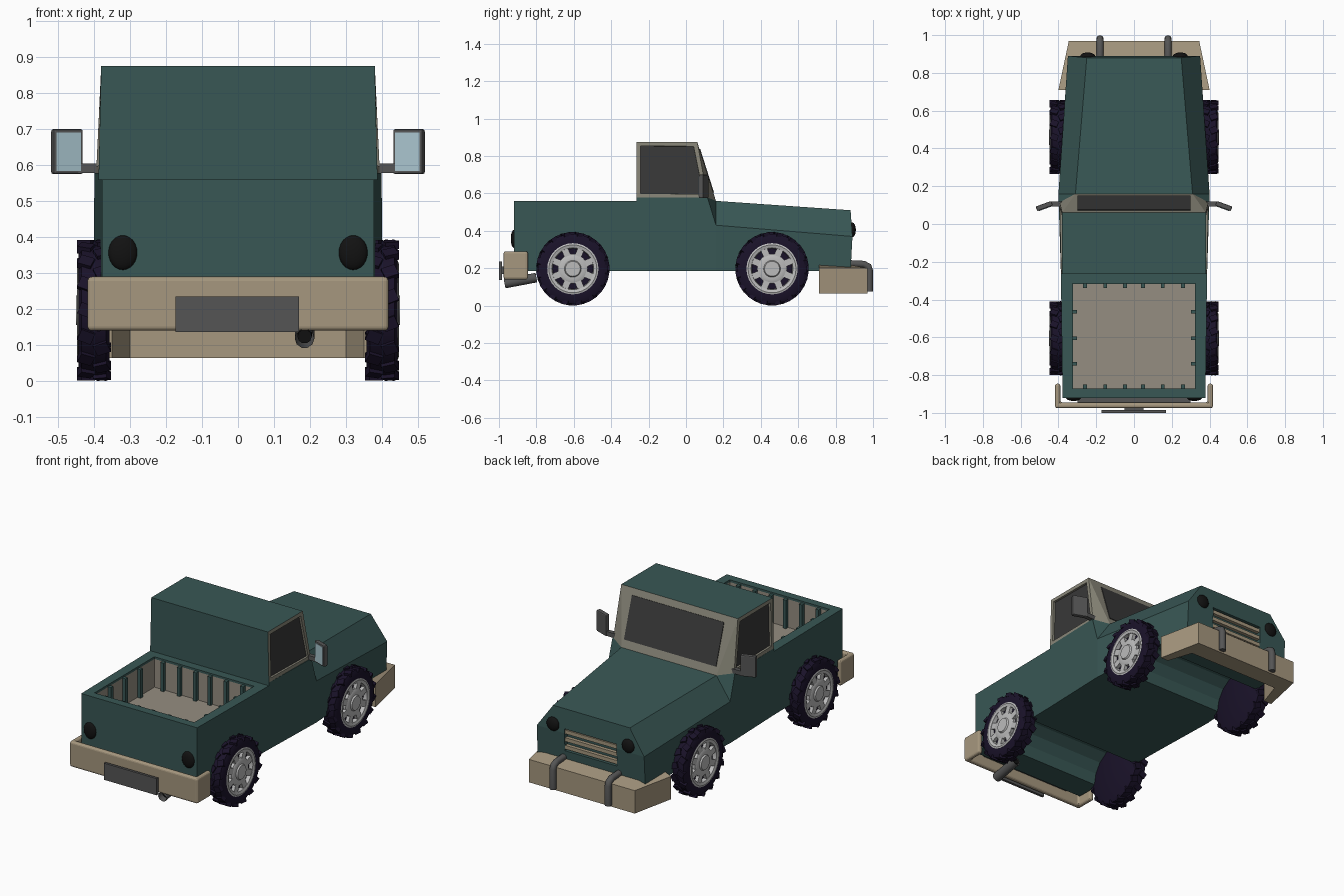
import bpy, bmesh
from math import sin, cos, pi, radians
from mathutils import Matrix, Vector

if "Cube" in bpy.data.objects:
    bpy.data.objects.remove(bpy.data.objects["Cube"])


def material(name, r, g, b):
    m = bpy.data.materials.new(name)
    m.diffuse_color = (r, g, b, 1)
    m.use_nodes = True
    m.node_tree.nodes["Principled BSDF"].inputs["Base Color"].default_value = m.diffuse_color
    return m


GREEN = material("green_paint", .04, .095, .09)
TAN = material("tan_bumper", .38, .31, .21)
FRAME = material("window_frame", .25, .24, .19)
LINER = material("bed_lining", .3, .27, .22)
GLASS = material("dark_glass", .04, .04, .04)
RUBBER = material("rubber", .01, .006, .022)
SILVER = material("silver", .5, .5, .5)
DARK = material("dark_metal", .09, .09, .09)
BLACK = material("lamp_black", .006, .006, .006)
MIRROR = material("mirror_face", .4, .56, .62)


def finish(name, bm, mat, smooth=False):
    bmesh.ops.recalc_face_normals(bm, faces=bm.faces)
    me = bpy.data.meshes.new(name)
    bm.to_mesh(me)
    bm.free()
    ob = bpy.data.objects.new(name, me)
    bpy.context.collection.objects.link(ob)
    if mat:
        me.materials.append(mat)
    if smooth:
        bpy.ops.object.select_all(action='DESELECT')
        ob.select_set(True)
        bpy.context.view_layer.objects.active = ob
        bpy.ops.object.shade_smooth_by_angle(angle=radians(35))
    return ob


def loft(rings, closed=False):
    """Skin a list of equal point rings; caps the ends unless closed."""
    bm = bmesh.new()
    vs = [[bm.verts.new(p) for p in ring] for ring in rings]
    n = len(rings[0])
    for a, b in zip(vs, vs[1:] + vs[:1] if closed else vs[1:]):
        for i in range(n):
            j = (i + 1) % n
            bm.faces.new((a[i], a[j], b[j], b[i]))
    if not closed:
        bm.faces.new(vs[0])
        bm.faces.new(vs[-1])
    return bm


def box(name, x, y, z, mat, rot=None):
    c = Vector((sum(x) / 2, sum(y) / 2, sum(z) / 2))
    bm = bmesh.new()
    m = Matrix.Translation(c) @ (rot or Matrix()) @ Matrix.Diagonal((x[1] - x[0], y[1] - y[0], z[1] - z[0], 1))
    bmesh.ops.create_cube(bm, size=1, matrix=m)
    return finish(name, bm, mat)


def lathe(name, prof, n, loc, s, mat):
    """Revolve a closed (x, r) profile about the x axis; s mirrors it."""
    rings = [[(loc[0] + s * x, loc[1] + r * cos(2 * pi * k / n), loc[2] + r * sin(2 * pi * k / n))
              for x, r in prof] for k in range(n)]
    bm = loft(rings, closed=True)
    bmesh.ops.remove_doubles(bm, verts=bm.verts, dist=1e-5)
    bmesh.ops.dissolve_degenerate(bm, edges=bm.edges, dist=1e-6)
    return finish(name, bm, mat, True)


def tube(name, pts, r, mat, caps=True):
    cu = bpy.data.curves.new(name, 'CURVE')
    cu.dimensions = '3D'
    cu.bevel_depth, cu.bevel_resolution, cu.use_fill_caps = r, 3, caps
    sp = cu.splines.new('POLY')
    sp.points.add(len(pts) - 1)
    for p, q in zip(sp.points, pts):
        p.co = (*q, 1)
    cu.materials.append(mat)
    ob = bpy.data.objects.new(name, cu)
    bpy.context.collection.objects.link(ob)


def bevel(ob, w, seg):
    m = ob.modifiers.new("bevel", 'BEVEL')
    m.width, m.segments = w, seg


def cut(ob, cutter):
    m = ob.modifiers.new("cut", 'BOOLEAN')
    m.object, m.operation, m.solver = cutter, 'DIFFERENCE', 'EXACT'
    cutter.hide_render = True
    cutter.hide_viewport = True


AXLES = (-.605, .46)
WZ = .197

# lower body: side profile with wheel wells, tapered in plan
profile = [(-.92, .185), (-.92, .56), (-.265, .56), (-.265, .578), (.115, .578), (.16, .43), (.89, .37), (.88, .185)]
for yc in reversed(AXLES):
    profile += [(yc + .163 * cos(a * pi / 8), .185 + .17 * sin(a * pi / 8)) for a in range(9)]
body = loft([[(x, y, z) for y, z in profile] for x in (-1, 1)])
for y in (-.265, .16):
    bmesh.ops.bisect_plane(body, geom=body.verts[:] + body.edges[:] + body.faces[:],
                           plane_co=(0, y, 0), plane_no=(0, 1, 0))
STATIONS = [(-.92, .378), (-.265, .387), (.16, .40), (.89, .35)]
for v in body.verts:
    for (y0, w0), (y1, w1) in zip(STATIONS, STATIONS[1:]):
        if y0 - 1e-4 <= v.co.y <= y1 + 1e-4:
            v.co.x = (1 if v.co.x > 0 else -1) * (w0 + (w1 - w0) * (v.co.y - y0) / (y1 - y0))
            break
body = finish("body", body, GREEN)

# hood with chamfered sides
hood = finish("hood", loft([
    [(-.40, .16, .43), (-.31, .16, .56), (.31, .16, .56), (.40, .16, .43)],
    [(-.35, .89, .37), (-.25, .88, .51), (.25, .88, .51), (.35, .89, .37)]]), GREEN)

# cargo bed opening and grille recess
cut(body, box("bed_cutter", (-.325, .325), (-.872, -.315), (.38, .8), None))
grille_cut = box("grille_cutter", (-.17, .17), (.86, 1), (.265, .395), None)
cut(body, grille_cut)
cut(hood, grille_cut)

# bed lining and ribs
liner = bmesh.new()
bmesh.ops.create_cube(liner, size=1, matrix=Matrix.Translation((0, -.5935, .465)) @ Matrix.Diagonal((.646, .553, .166, 1)))
bmesh.ops.delete(liner, geom=[f for f in liner.faces if f.normal.z > .5], context='FACES')
liner = finish("bed_lining", liner, LINER)
liner.data.flip_normals()
for x in (-.26, -.152, -.047, .047, .152, .26):
    for y in (-.861, -.326):
        box("bed_rib", (x - .01, x + .01), (y - .012, y + .012), (.38, .55), GREEN)
for y in (-.74, -.605, -.465):
    for x in (-.314, .314):
        box("bed_rib", (x - .012, x + .012), (y - .01, y + .01), (.38, .55), GREEN)

# cab: roof, back, framed sides, windshield and corner facets
bm = bmesh.new()
pts = [(.387, -.265, .578), (.38, -.265, .875), (.38, .06, .875), (.394, .115, .578), (.31, .16, .56), (.40, .16, .43)]
R = [bm.verts.new(p) for p in pts]
L = [bm.verts.new((-x, y, z)) for x, y, z in pts]
bm.faces.new((R[1], L[1], L[2], R[2]))
bm.faces.new((R[0], L[0], L[1], R[1]))
shield = bm.faces.new((R[2], L[2], L[4], R[4]))
shield.material_index = 1
sides = []
for V in (R, L):
    sides.append(bm.faces.new(V[:4]))
    bm.faces.new((V[2], V[3], V[4])).material_index = 1
    bm.faces.new((V[3], V[4], V[5]))
bmesh.ops.recalc_face_normals(bm, faces=bm.faces)
for f in sides:
    f.material_index = 1
    bmesh.ops.inset_individual(bm, faces=[f], thickness=.03)
    bmesh.ops.inset_individual(bm, faces=[f], thickness=.001, depth=-.012)
    f.material_index = 2
cab = finish("cab", bm, GREEN)
cab.data.materials.append(FRAME)
cab.data.materials.append(GLASS)

# windshield glass lying on the sloped frame
t0, t1 = .12, .86
edge = [Vector((0, .06 + .1 * t, .875 - .315 * t)) for t in (t0, t1)]
off = Vector((0, .0038, .0012))
finish("windshield_glass", loft([[e + k + Vector((x, 0, 0)) for e, k in
       ((edge[0], off), (edge[1], off), (edge[1], -off), (edge[0], -off))] for x in (-.3, .3)]), GLASS)

# grille bars
for z in (.285, .33, .375):
    box("grille_bar", (-.17, .17), (.862, .882), (z - .011, z + .011), TAN)


# head and tail lamps
def lamp(name, x, y, z, rx, ry, rz):
    b = bmesh.new()
    bmesh.ops.create_uvsphere(b, u_segments=20, v_segments=12, radius=1,
                              matrix=Matrix.Translation((x, y, z)) @ Matrix.Diagonal((rx, ry, rz, 1)))
    finish(name, b, BLACK, True)


for s in (-1, 1):
    lamp("headlight", s * .245, .888, .405, .04, .02, .04)
    lamp("taillight", s * .32, -.92, .357, .04, .017, .048)

# front bumper with swept ends
outer = [(.40, .71), (.345, .97), (-.345, .97), (-.40, .71)]
inner = [(-.35, .71), (-.30, .86), (.30, .86), (.35, .71)]
finish("front_bumper", loft([[(x, y, .065) for x, y in outer + inner],
       [(x, y, .2) for x, y in outer] + [(x, y, .222) for x, y in inner]]), TAN)
for s in (-1, 1):
    tube("bumper_guard", [(s * .18, y, z) for y, z in ((.88, .225), (.95, .222), (.975, .21), (.981, .19), (.981, .075))],
         .019, DARK)

# rear bumper, plate and exhaust
u = [(-.418, -.845), (-.418, -.975), (.418, -.975), (.418, -.845), (.39, -.845), (.39, -.945), (-.39, -.945), (-.39, -.845)]
bevel(finish("rear_bumper", loft([[(x, y, z) for x, y in u] for z in (.14, .29)]), TAN), .012, 3)
box("bumper_mount", (-.3, .3), (-.95, -.91), (.2, .26), DARK)
box("plate", (-.173, .17), (-1.0, -.985), (.137, .235), DARK)
box("plate_mount", (-.05, .05), (-.99, -.97), (.17, .21), DARK)
tube("exhaust_pipe", [(.185, -.80, .15), (.185, -.97, .118)], .027, DARK, False)
tube("exhaust_core", [(.185, -.80, .15), (.185, -.94, .124)], .02, BLACK)

# side mirrors
for s in (-1, 1):
    rot = Matrix.Rotation(-s * radians(20), 4, 'Z')
    cx = s * .475
    bevel(box("mirror_housing", (cx - .044, cx + .044), (.082, .108), (.575, .70), DARK, rot), .006, 2)
    d = rot @ Vector((0, -.0135, 0))
    box("mirror_face", (cx + d.x - .036, cx + d.x + .036), (.093 + d.y, .097 + d.y), (.584, .691), MIRROR, rot)
    box("mirror_arm", sorted((s * .38, s * .45)), (.093, .118), (.578, .604), DARK)

# wheels
for yc in AXLES:
    for s in (-1, 1):
        c = (s * .4, yc, WZ)
        lathe("tire", [(-.043, 0), (-.043, .168), (-.034, .187), (.034, .187), (.043, .168),
                       (.043, .135), (.02, .13), (.02, 0)], 32, c, s, RUBBER)
        lugs = bmesh.new()
        spokes = bmesh.new()
        hub = Matrix.Translation(c)
        for k in range(32):
            side = 1 if k % 2 else -1
            m = (hub @ Matrix.Rotation(k * pi / 16, 4, 'X') @ Matrix.Translation((side * .022, 0, .185))
                 @ Matrix.Rotation(side * radians(22), 4, 'Z') @ Matrix.Diagonal((.04, .034, .021, 1)))
            bmesh.ops.create_cube(lugs, size=1, matrix=m)
        for k in range(8):
            m = (hub @ Matrix.Rotation((k + .5) * pi / 4, 4, 'X') @ Matrix.Translation((s * .03, 0, .094))
                 @ Matrix.Diagonal((.02, .036, .045, 1)))
            bmesh.ops.create_cube(spokes, size=1, matrix=m)
        finish("tire_lugs", lugs, RUBBER)
        finish("rim_spokes", spokes, SILVER)
        lathe("rim_ring", [(.02, .133), (.044, .137), (.047, .128), (.042, .112), (.02, .108)], 32, c, s, SILVER)
        lathe("rim_center", [(.015, 0), (.015, .08), (.036, .08), (.042, .07), (.042, .045), (.05, .04), (.05, 0)],
              24, c, s, SILVER)
